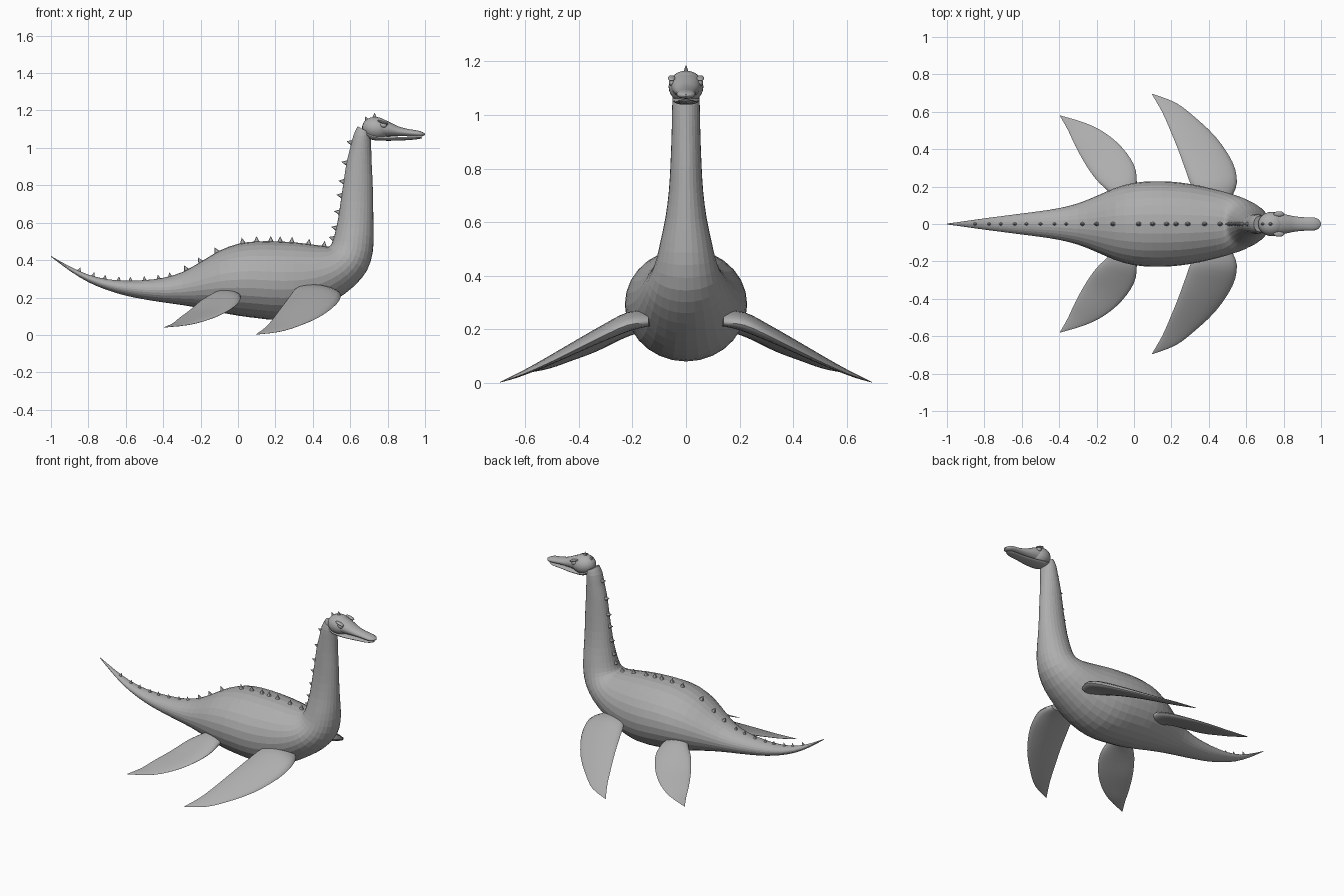
import bpy, bmesh, math
from mathutils import Vector

if "Cube" in bpy.data.objects:
    bpy.data.objects.remove(bpy.data.objects["Cube"])

grey = bpy.data.materials.new("plain grey")
grey.diffuse_color = (0.42, 0.42, 0.42, 1)
grey.use_nodes = True
grey.node_tree.nodes["Principled BSDF"].inputs["Base Color"].default_value = grey.diffuse_color


def finish(name, bm, angle=None):
    bmesh.ops.recalc_face_normals(bm, faces=bm.faces)
    me = bpy.data.meshes.new(name)
    bm.to_mesh(me)
    bm.free()
    me.materials.append(grey)
    ob = bpy.data.objects.new(name, me)
    bpy.context.collection.objects.link(ob)
    if angle:
        bpy.ops.object.select_all(action='DESELECT')
        ob.select_set(True)
        bpy.context.view_layer.objects.active = ob
        bpy.ops.object.shade_smooth_by_angle(angle=math.radians(angle))
    return ob


def smooth_rows(rows, n):
    """Catmull-Rom interpolation of rows of numbers."""
    out = []
    for i in range(len(rows) - 1):
        p = [rows[max(0, min(len(rows) - 1, i + k))] for k in (-1, 0, 1, 2)]
        for j in range(n):
            t = j / n
            out.append([0.5 * (2 * b + (c - a) * t + (2 * a - 5 * b + 4 * c - d) * t * t
                               + (3 * b - a - 3 * c + d) * t ** 3) for a, b, c, d in zip(*p)])
    return out + [list(rows[-1])]


def skin(bm, rings):
    """Bridge rings of points and close both ends."""
    vs = [[bm.verts.new(p) for p in r] for r in rings]
    n = len(vs[0])
    for a, b in zip(vs, vs[1:]):
        for i in range(n):
            bm.faces.new((a[i], a[(i + 1) % n], b[(i + 1) % n], b[i]))
    bm.faces.new(vs[0])
    bm.faces.new(vs[-1][::-1])


def tube(name, rows, sides, n, angle=None):
    """Loft ellipses given by top x,z, bottom x,z and half width."""
    rings = []
    for tx, tz, bx, bz, w in smooth_rows(rows, n):
        top, bot = Vector((tx, 0, tz)), Vector((bx, 0, bz))
        c, h = (top + bot) / 2, (top - bot) / 2
        rings.append([c + h * math.cos(a) + Vector((0, max(w, .001) * math.sin(a), 0))
                      for a in (2 * math.pi * k / sides for k in range(sides))])
    bm = bmesh.new()
    skin(bm, rings)
    return finish(name, bm, angle)


def ball(name, loc, size, tilt=0, seg=24):
    bm = bmesh.new()
    bmesh.ops.create_uvsphere(bm, u_segments=seg, v_segments=seg // 2, radius=1)
    ob = finish(name, bm, 60)
    ob.location, ob.scale, ob.rotation_euler = loc, size, (0, tilt, 0)
    return ob


# tail, trunk and neck in one sweep
body = [(-1, .422, -1, .418, .002), (-.9, .366, -.9, .343, .016), (-.8, .322, -.8, .282, .03),
        (-.7, .298, -.7, .24, .043), (-.6, .29, -.6, .21, .056), (-.5, .293, -.5, .19, .069),
        (-.4, .305, -.4, .174, .085), (-.3, .335, -.3, .16, .11), (-.2, .39, -.2, .143, .15),
        (-.1, .45, -.1, .122, .193), (0, .487, 0, .103, .22), (.1, .5, .1, .09, .228),
        (.2, .5, .2, .08, .226), (.3, .495, .3, .086, .214), (.4, .483, .41, .122, .192),
        (.46, .475, .52, .185, .17), (.48, .472, .62, .26, .15), (.49, .475, .69, .345, .128),
        (.5, .487, .72, .44, .11), (.515, .53, .725, .53, .095), (.535, .62, .724, .61, .077),
        (.55, .72, .722, .71, .064), (.565, .82, .72, .81, .058), (.58, .92, .715, .91, .054),
        (.6, 1.0, .712, 1.0, .052), (.618, 1.07, .71, 1.06, .05), (.64, 1.115, .705, 1.08, .042)]
tube("body", body, 28, 2)

# head: skull, upper snout, lower jaw
ball("skull", (.738, 0, 1.105), (.075, .065, .06), .15)
tube("upper_snout", [(.70, 1.145, .70, 1.065, .05), (.76, 1.157, .76, 1.06, .058),
                     (.81, 1.138, .81, 1.062, .051), (.86, 1.114, .86, 1.063, .041),
                     (.91, 1.101, .91, 1.062, .036), (.96, 1.093, .96, 1.06, .035),
                     (.985, 1.085, .985, 1.062, .026), (1.0, 1.076, 1.0, 1.07, .006)], 20, 3, 50)
tube("lower_jaw", [(.68, 1.09, .69, 1.06, .04), (.72, 1.075, .72, 1.042, .05),
                   (.80, 1.062, .80, 1.038, .045), (.88, 1.059, .88, 1.04, .034),
                   (.94, 1.058, .94, 1.044, .03), (.97, 1.058, .97, 1.048, .02),
                   (.985, 1.056, .985, 1.052, .005)], 20, 3, 50)

# eyes and brows on both sides
for s, side in ((1, "left"), (-1, "right")):
    ball(f"eye_{side}", (.778, s * .052, 1.121), (.018, .012, .013), .1, 16)
    ball(f"brow_{side}", (.775, s * .054, 1.137), (.03, .014, .007), .3, 16)

# flippers: lead edge xyz, trailing edge xyz, half thickness
front = [(.52, .14, .225, .37, .13, .255, .025), (.55, .22, .215, .31, .20, .245, .033),
         (.527, .33, .165, .275, .29, .205, .027), (.437, .465, .097, .235, .40, .15, .019),
         (.317, .578, .045, .19, .51, .09, .012), (.22, .65, .017, .15, .60, .043, .007),
         (.1, .695, .002, .096, .693, .003, .001)]
rear = [(0, .12, .215, -.10, .10, .225, .022), (.015, .22, .205, -.135, .17, .215, .028),
        (0, .315, .168, -.20, .235, .18, .022), (-.065, .41, .122, -.26, .32, .13, .015),
        (-.155, .487, .083, -.315, .42, .09, .01), (-.26, .54, .055, -.352, .50, .06, .006),
        (-.393, .58, .04, -.396, .578, .041, .001)]


def flipper(name, rows, s):
    rows = smooth_rows(rows, 3)
    rings = []
    for i, r in enumerate(rows):
        lead, trail = Vector(r[:3]), Vector(r[3:6])
        c, a = (lead + trail) / 2, (lead - trail) / 2
        p, q = rows[max(i - 1, 0)], rows[min(i + 1, len(rows) - 1)]
        n = a.cross(Vector(q[:3]) + Vector(q[3:6]) - Vector(p[:3]) - Vector(p[3:6])).normalized()
        ring = [c + a * math.cos(t) + n * max(r[6], .001) * math.sin(t)
                for t in (2 * math.pi * k / 20 for k in range(20))]
        rings.append([(v.x, v.y * s, max(v.z, 0)) for v in ring])
    bm = bmesh.new()
    skin(bm, rings)
    finish(name, bm, 50)


for s, side in ((1, "left"), (-1, "right")):
    flipper(f"front_flipper_{side}", front, s)
    flipper(f"rear_flipper_{side}", rear, s)

# row of small spikes along the back, placed on the top line of the body
line = smooth_rows(body, 8)


def spike(name, pos, normal, h, r):
    bm = bmesh.new()
    bmesh.ops.create_cone(bm, cap_ends=True, segments=8, radius1=r, radius2=0, depth=h)
    ob = finish(name, bm)
    ob.location = pos + normal * (h / 2 - .008)
    ob.rotation_euler = (0, math.atan2(normal.x, normal.z), 0)
    ob.scale = (1, .75, 1)


marks = [(x, 0) for x in (-.85, -.77, -.71, -.64, -.57, -.5, -.43, -.36, -.28, -.2, -.11,
                          .02, .1, .17, .23, .29, .38, .46)]
marks += [(0, z) for z in (.51, .57, .66, .74, .82, .92, 1.03)]
for k, (x, z) in enumerate(marks):
    if z:
        i = min(range(150, len(line)), key=lambda j: abs(line[j][1] - z))
    else:
        i = min(range(len(line)), key=lambda j: abs(line[j][0] - x))
    a, b = line[max(i - 2, 0)], line[min(i + 2, len(line) - 1)]
    normal = Vector((a[1] - b[1], 0, b[0] - a[0])).normalized()
    spike(f"back_spike_{k + 1}", Vector((line[i][0], 0, line[i][1])), normal,
          .03 if x < -.3 else .036, .014 if x < -.3 else .018)

# spikes on the crown
for k, (x, z, lean) in enumerate(((.69, 1.148, -.5), (.73, 1.164, 0))):
    spike(f"crown_spike_{k + 1}", Vector((x, 0, z)), Vector((math.sin(lean), 0, math.cos(lean))), .032, .015)
